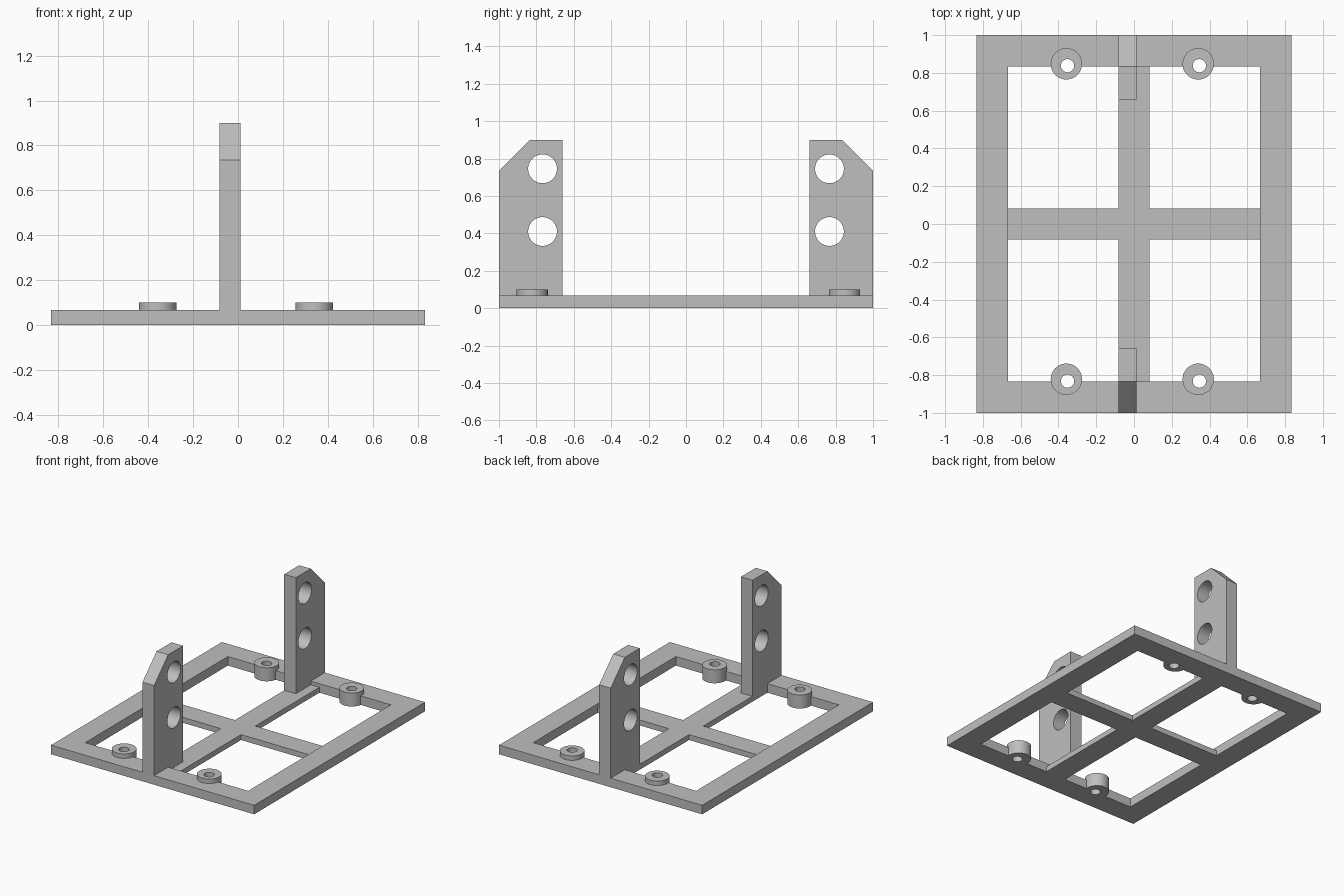
import bpy
import bmesh
import math
from mathutils import Matrix, Vector

cube = bpy.data.objects.get("Cube")
if cube:
    bpy.data.objects.remove(cube, do_unlink=True)

grey = bpy.data.materials.new("plain grey")
grey.use_nodes = True
colour = (0.52, 0.52, 0.52, 1)
grey.diffuse_color = colour
grey.node_tree.nodes["Principled BSDF"].inputs["Base Color"].default_value = colour

FRAME_X, FRAME_Y, RIM = 0.833, 1.0, 0.165
FRAME_H, BAR_H, BAR_W = 0.067, 0.04, 0.083


def make(name, bm):
    """Turn a bmesh into a grey object."""
    bmesh.ops.recalc_face_normals(bm, faces=bm.faces)
    mesh = bpy.data.meshes.new(name)
    bm.to_mesh(mesh)
    bm.free()
    mesh.materials.append(grey)
    obj = bpy.data.objects.new(name, mesh)
    bpy.context.collection.objects.link(obj)
    return obj


def prism(name, points, direction):
    """Extrude a closed outline along a direction."""
    bm = bmesh.new()
    face = bm.faces.new([bm.verts.new(p) for p in points])
    new = bmesh.ops.extrude_face_region(bm, geom=[face])["geom"]
    verts = [g for g in new if isinstance(g, bmesh.types.BMVert)]
    bmesh.ops.translate(bm, verts=verts, vec=Vector(direction))
    return make(name, bm)


def block(name, hx, hy, low, high):
    outline = [(-hx, -hy, low), (hx, -hy, low), (hx, hy, low), (-hx, hy, low)]
    return prism(name, outline, (0, 0, high - low))


def cylinder(name, centre, radius, depth, axis="Z"):
    bm = bmesh.new()
    turn = Matrix.Rotation(math.pi / 2, 4, "Y") if axis == "X" else Matrix()
    bmesh.ops.create_cone(bm, cap_ends=True, segments=48, radius1=radius,
                          radius2=radius, depth=depth,
                          matrix=Matrix.Translation(centre) @ turn)
    return make(name, bm)


def cut(target, cutters):
    """Subtract the cutters and bake the result."""
    for cutter in cutters:
        cutter.hide_render = True
        mod = target.modifiers.new("cut", "BOOLEAN")
        mod.operation = "DIFFERENCE"
        mod.solver = "EXACT"
        mod.object = cutter
    bpy.context.view_layer.update()
    graph = bpy.context.evaluated_depsgraph_get()
    baked = bpy.data.meshes.new_from_object(target.evaluated_get(graph))
    target.modifiers.clear()
    target.data = baked


def smooth(obj):
    bpy.ops.object.select_all(action="DESELECT")
    obj.select_set(True)
    bpy.context.view_layer.objects.active = obj
    bpy.ops.object.shade_smooth_by_angle(angle=math.radians(30))


used_cutters = []

# Rectangular rim with an open middle
frame = block("base_frame", FRAME_X, FRAME_Y, 0, FRAME_H)
inner_x, inner_y = FRAME_X - RIM, FRAME_Y - RIM
opening = block("opening_cutter", inner_x, inner_y, -0.1, 0.2)
frame_cutters = [opening]

# Lower cross brace, a plus-shaped outline
w = BAR_W
quarter = [(inner_x, w), (w, w), (w, inner_y)]
plus = []
for sx, sy in ((1, 1), (-1, 1), (-1, -1), (1, -1)):
    corner = [(sx * x, sy * y, 0) for x, y in quarter]
    plus += corner if sx * sy > 0 else corner[::-1]
prism("cross_brace", plus, (0, 0, BAR_H))

# Screw bosses with slightly off-centre bores
for y, side in ((-0.822, "front"), (0.848, "back")):
    for x, hand in ((-0.358, "right"), (0.34, "left")):
        boss = cylinder(f"{side}_{hand}_boss", (x, y, 0.05), 0.083, 0.1)
        bore = cylinder("bore_cutter", (x + 0.006, y - 0.01, 0.05), 0.035, 0.4)
        cut(boss, [bore])
        smooth(boss)
        frame_cutters.append(bore)

cut(frame, frame_cutters)
smooth(frame)
used_cutters += frame_cutters

# Upright plates with a chamfered outer corner and two cross holes
profile = [(0.66, 0.03), (1, 0.03), (1, 0.735), (0.835, 0.9), (0.66, 0.9)]
for s, side in ((-1, "front"), (1, "back")):
    post = prism(f"{side}_upright", [(-0.083, s * y, z) for y, z in profile],
                 (0.095, 0, 0))
    holes = [cylinder("hole_cutter", (-0.035, s * 0.767, z), 0.077, 0.4, "X")
             for z in (0.41, 0.745)]
    cut(post, holes)
    smooth(post)
    used_cutters += holes

# Remove the helpers
for cutter in used_cutters:
    bpy.data.objects.remove(cutter, do_unlink=True)
